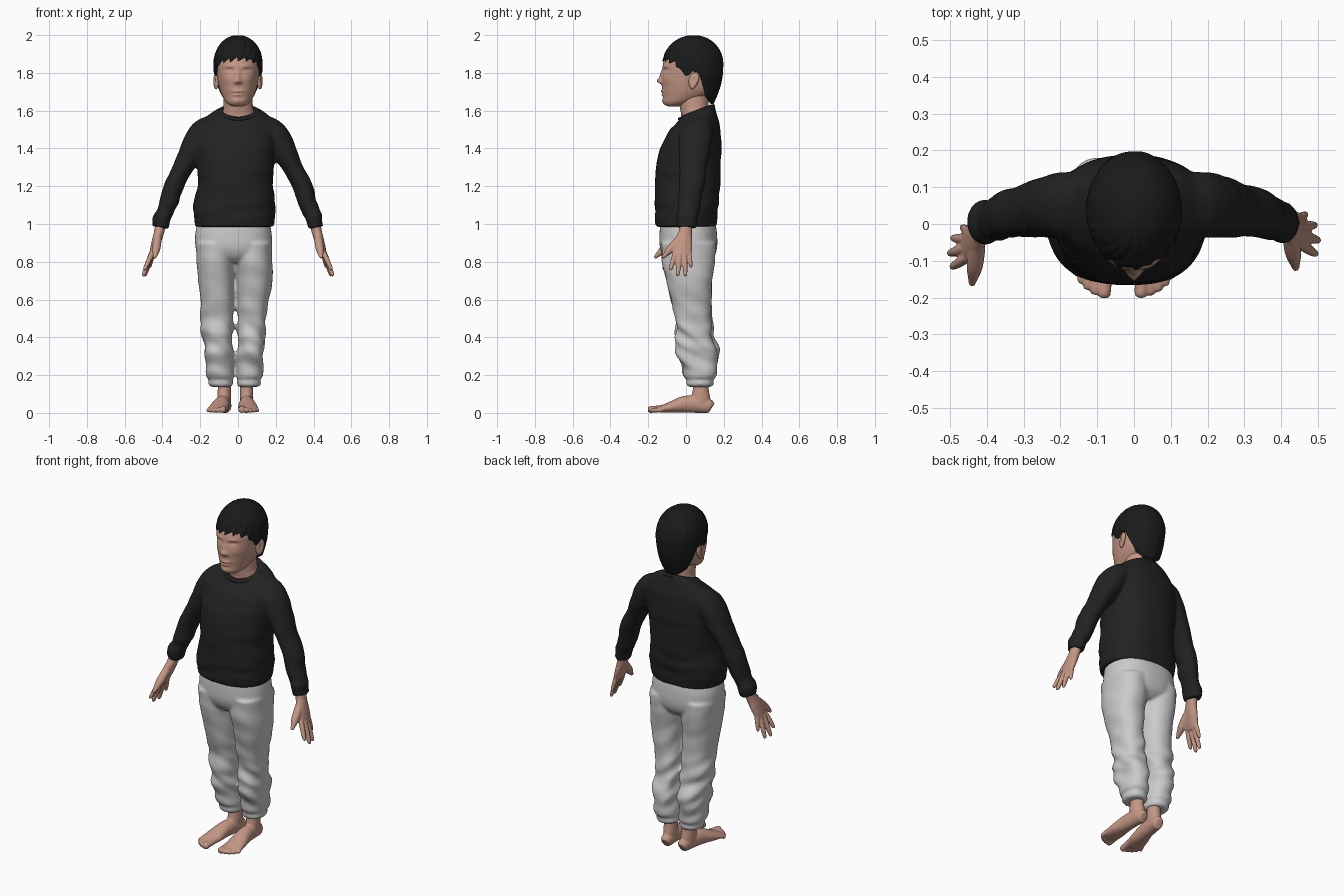
import bpy, bmesh, math
from mathutils import Vector, Matrix, noise


def material(name, rgb):
    m = bpy.data.materials.new(name)
    m.diffuse_color = (*rgb, 1)
    return m


SKIN = material("skin", (0.55, 0.31, 0.235))
BLACK = material("shirt black", (0.016, 0.016, 0.016))
HAIR = material("hair black", (0.010, 0.011, 0.011))
GREY = material("trouser grey", (0.60, 0.59, 0.60))


def finish(bm, name, mat, voxel=0, smooth=0):
    bmesh.ops.recalc_face_normals(bm, faces=bm.faces)
    me = bpy.data.meshes.new(name)
    bm.to_mesh(me)
    bm.free()
    for p in me.polygons:
        p.use_smooth = True
    me.materials.append(mat)
    ob = bpy.data.objects.new(name, me)
    bpy.context.collection.objects.link(ob)
    if voxel:  # fuse overlapping volumes into one skin
        r = ob.modifiers.new("fuse", 'REMESH')
        r.mode, r.voxel_size, r.use_smooth_shade = 'VOXEL', voxel, True
        s = ob.modifiers.new("soften", 'SMOOTH')
        s.factor, s.iterations = 0.5, smooth
    return ob


def spline(pts, k):
    """Catmull-Rom through tuples of any length."""
    out = []
    for i in range(len(pts) - 1):
        a, b, c, d = (pts[max(0, min(len(pts) - 1, i + j))] for j in (-1, 0, 1, 2))
        for s in range(k):
            t = s / k
            out.append([0.5 * (2 * q + (r - p) * t + (2 * p - 5 * q + 4 * r - w) * t * t
                               + (3 * q - p - 3 * r + w) * t ** 3) for p, q, r, w in zip(a, b, c, d)])
    return out + [list(pts[-1])]


def tube(bm, pts, ref=(0, 1, 0), n=32, k=6, e=2.0, warp=None, flat=False):
    """Loft of rings (x, y, z, radius along ref, other radius)."""
    rows = spline(pts, k)
    cs = [Vector(r[:3]) for r in rows]
    rings = []
    for i, r in enumerate(rows):
        t = (cs[min(i + 1, len(cs) - 1)] - cs[max(i - 1, 0)]).normalized()
        if flat:
            t = Vector((0, 0, 1))
        u = Vector(ref)
        u = (u - t * u.dot(t)).normalized()
        v = t.cross(u)
        ring = []
        for j in range(n):
            a = math.tau * j / n
            ca, sa = math.cos(a), math.sin(a)
            ca = math.copysign(abs(ca) ** (2 / e), ca)
            sa = math.copysign(abs(sa) ** (2 / e), sa)
            d = u * ca * max(r[3], 0.001) + v * sa * max(r[4], 0.001)
            co = cs[i] + d
            ring.append(bm.verts.new(warp(co, d.normalized()) if warp else co))
        rings.append(ring)
    for p, q in zip(rings, rings[1:]):
        for j in range(n):
            bm.faces.new((p[j], p[(j + 1) % n], q[(j + 1) % n], q[j]))
    bm.faces.new(rings[0])
    bm.faces.new(rings[-1])


def rod(bm, a, b, r0, r1, n=12):
    """Finger or toe: a rounded tapering rod."""
    a, b = Vector(a), Vector(b)
    steps = ((0, r0), (0.5, r0 * 1.02), (0.85, r1), (0.96, r1 * 0.75), (1, r1 * 0.25))
    tube(bm, [(*a.lerp(b, t), r, r) for t, r in steps], (1, 0.3, 0.2), n, 3)


# Shirt: torso and both sleeves fused, with soft creases
def cloth(co, d):
    low = math.exp(-((co.z - 1.08) / 0.09) ** 2)
    k = 0.004 + 0.006 * low
    co = co + d * k * noise.noise(Vector((co.x * 6, co.y * 6, co.z * 22)))
    if co.z > 1.5:
        co.z += min(1, (co.z - 1.5) / 0.1) * 0.38 * (co.y - 0.06)
    return co


bm = bmesh.new()
tube(bm, [(-.02, 0, .985, .155, .203), (-.02, 0, 1.0, .163, .212), (-.02, .003, 1.1, .168, .216),
          (-.013, .008, 1.2, .172, .199), (-.013, .012, 1.3, .171, .203), (-.01, .026, 1.4, .162, .21),
          (-.005, .045, 1.49, .138, .21), (0, .055, 1.55, .112, .185), (.002, .06, 1.585, .095, .14),
          (.003, .06, 1.605, .08, .10)], n=64, e=2.3, warp=cloth, flat=True)
for s in (1, -1):
    tube(bm, [(s * .10, .06, 1.53, .07, .05), (s * .175, .055, 1.49, .088, .072), (s * .23, .047, 1.41, .085, .07),
              (s * .29, .038, 1.3, .073, .053), (s * .34, .028, 1.2, .066, .051), (s * .374, .015, 1.1, .06, .049),
              (s * .394, .008, 1.05, .052, .044), (s * .402, .005, 1.03, .058, .045), (s * .412, .003, .98, .052, .041)],
         n=40, warp=cloth)
finish(bm, "shirt", BLACK, 0.009, 4)

# Ribbed collar around the neckline
bm = bmesh.new()
loop = []
for j in range(49):
    a = math.tau * j / 48
    y = .055 + .088 * math.sin(a)
    loop.append((.003 + .104 * math.cos(a), y, 1.592 + .4 * (y - .06), .010, .010))
tube(bm, loop, (0, 0, 1), 10, 2)
finish(bm, "collar", BLACK)


# Trousers: hips and two baggy legs fused, creased toward the ankles
def baggy(co, d):
    k = 0.004 + 0.020 * math.exp(-((co.z - 0.36) / 0.17) ** 2)
    k *= min(1, max(0.1, (co.z - 0.17) / 0.06))
    q = Vector((co.x * 7, co.y * 7, co.z * 15 + co.y * 6 + co.x * 5))
    return co + d * k * 1.2 * noise.noise(q)


bm = bmesh.new()
tube(bm, [(-.022, .01, 1.01, .145, .19), (-.024, .012, .95, .152, .202), (-.022, .013, .88, .152, .203),
          (-.02, .015, .83, .135, .19), (-.02, .015, .795, .10, .14)], n=56, e=2.3, flat=True)
right = [(-.122, .013, .9, .145, .104), (-.12, .013, .8, .14, .100), (-.116, .018, .7, .122, .094),
         (-.112, .027, .6, .108, .089), (-.111, .04, .5, .10, .086), (-.11, .052, .4, .104, .083),
         (-.104, .058, .33, .107, .08), (-.10, .07, .25, .092, .074), (-.095, .074, .195, .084, .073),
         (-.092, .074, .175, .07, .064), (-.092, .074, .155, .072, .066), (-.09, .074, .138, .062, .055)]
left = [(.078, .013, .9, .145, .104), (.08, .013, .8, .14, .102), (.086, .018, .7, .122, .096),
        (.08, .027, .6, .108, .084), (.072, .04, .5, .10, .076), (.069, .052, .4, .104, .076),
        (.07, .058, .33, .107, .077), (.066, .07, .25, .092, .071), (.062, .074, .195, .084, .07),
        (.058, .074, .175, .07, .06), (.058, .074, .155, .072, .064), (.056, .074, .138, .062, .053)]
for leg in (right, left):
    tube(bm, leg, n=48, e=2.2, warp=baggy, flat=True)
finish(bm, "trousers", GREY, 0.008, 3)

# Bare feet with toes; s is the side of the little toe
for name, s, x, yaw in (("left_foot", 1, .045, .03), ("right_foot", -1, -.072, -.16)):
    bm = bmesh.new()
    tube(bm, [(0, .078, .19, .042, .036), (0, .078, .13, .042, .035), (0, .078, .08, .05, .036),
              (0, .078, .035, .05, .034)], n=24)
    tube(bm, [(0, .138, .03, .014, .018), (0, .125, .035, .03, .036), (0, .06, .046, .036, .046),
              (0, -.01, .045, .042, .044), (s * .002, -.08, .03, .052, .03), (s * .004, -.13, .02, .05, .019),
              (s * .004, -.15, .017, .035, .012)], (1, 0, 0), 28)
    for i, (dx, tip, r) in enumerate(((-.034, -.2, .0185), (-.008, -.195, .0135), (.014, -.185, .0125),
                                      (.034, -.17, .0115), (.051, -.15, .011))):
        rod(bm, (s * dx * .9, -.11, .026), (s * dx, tip, r * .85), r * .95, r)
    rot = Matrix.Rotation(yaw, 4, 'Z')
    for v in bm.verts:
        p = rot @ (v.co - Vector((0, .08, 0)))
        v.co = (p.x + x, p.y + .08, max(0, p.z))
    finish(bm, name, SKIN, 0.005, 3)

# Hands: wrist, palm, four fingers and thumb
for name, s, dy in (("left_hand", 1, 0), ("right_hand", -1, -.035)):
    bm = bmesh.new()
    tube(bm, [(s * .405, .003, 1.02, .036, .03), (s * .417, dy * .4 - .003, .96, .035, .027),
              (s * .43, dy * .7 - .012, .915, .046, .025), (s * .446, dy - .018, .865, .05, .02),
              (s * .456, dy - .02, .835, .045, .015)], n=24)
    for base, tip, r in (((.452, -.056, .85), (.497, -.083, .755), .0135),
                         ((.458, -.032, .845), (.503, -.045, .722), .014),
                         ((.456, -.007, .845), (.494, -.003, .722), .0135),
                         ((.448, .015, .86), (.468, .027, .768), .012)):
        rod(bm, (s * base[0], base[1] + dy, base[2]), (s * tip[0], tip[1] + dy, tip[2]), r, r * .8)
    rod(bm, (s * .425, dy * .8 - .035, .92), (s * .441, dy * 1.2 - .125, .82), .022, .0125)
    finish(bm, name, SKIN, 0.0045, 3)


# Head: rounded skull with sculpted face
def face(co, d):
    if d.y > -0.1:
        return co
    out = 0
    for x, z, amp, sx, sz in ((0, 1.757, .024, .015, .014), (0, 1.785, .011, .011, .026), (0, 1.702, .010, .03, .009),
                              (0, 1.684, .007, .024, .008), (0, 1.693, -.005, .026, .004), (0, 1.65, .006, .025, .014),
                              (.044, 1.812, -.011, .024, .013), (.044, 1.806, .006, .016, .006),
                              (.045, 1.835, .005, .026, .008), (.017, 1.75, .008, .008, .008),
                              (.06, 1.765, .004, .024, .02)):
        out += amp * math.exp(-((abs(co.x) - x) / sx) ** 2 - ((co.z - z) / sz) ** 2)
    return co - Vector((0, out, 0))


bm = bmesh.new()
tube(bm, [(0, -.065, 1.622, .025, .022), (0, -.055, 1.630, .056, .046), (0, -.035, 1.648, .085, .066),
          (0, -.004, 1.675, .117, .082), (0, .018, 1.71, .143, .096), (0, .025, 1.76, .153, .107),
          (0, .028, 1.81, .154, .114), (0, .032, 1.86, .15, .117), (0, .035, 1.92, .125, .102),
          (0, .035, 1.96, .08, .066), (0, .035, 1.978, .02, .02)], n=96, k=8, e=2.1, warp=face, flat=True)
finish(bm, "head", SKIN)

bm = bmesh.new()
tube(bm, [(.003, .06, 1.53, .09, .105), (.003, .055, 1.57, .08, .092), (.002, .045, 1.61, .076, .079),
          (0, .04, 1.66, .08, .076), (0, .04, 1.72, .08, .07)], flat=True)
finish(bm, "neck", SKIN)

for name, s in (("left_ear", 1), ("right_ear", -1)):
    bm = bmesh.new()
    bmesh.ops.create_uvsphere(bm, u_segments=24, v_segments=16, radius=1)
    for v in bm.verts:
        x, y, z = v.co
        bowl = .6 * math.exp(-((y + .2) ** 2 + (z - .1) ** 2) / .25) if x > 0 else 0
        v.co = (s * (.116 + .014 * (x - bowl) + .006 * y), .04 + .026 * y * (1 + .25 * z) + .008 * z, 1.757 + .044 * z)
    finish(bm, name, SKIN)

# Hair: cap from crown to a varying hairline, ridged into locks with a choppy fringe
LINE = ((0, 1.875), (30, 1.868), (50, 1.855), (64, 1.82), (74, 1.785), (80, 1.79), (88, 1.81), (102, 1.80),
        (112, 1.74), (125, 1.675), (150, 1.645), (180, 1.635))


def hairline(deg):
    for (a, za), (b, zb) in zip(LINE, LINE[1:]):
        if deg <= b:
            return za + (zb - za) * (deg - a) / (b - a)
    return LINE[-1][1]


bm = bmesh.new()
N, M = 144, 36
rings = []
for i in range(1, M + 2):
    v = min(i, M) / M
    ring = []
    for j in range(N):
        u = math.tau * j / N
        deg = abs((math.degrees(u) + 180) % 360 - 180)
        front = max(0, 1 - deg / 75)
        low = hairline(deg) + min(1, front * 3) * .014 * (2 * ((j / 7.2) % 1) - 1)
        z = 1.998 - (1.998 - low) * (1 - math.cos(v * math.pi / 2))
        if z > 1.84:
            sc = max(0, 1 - ((z - 1.84) / .16) ** 2.2) ** .5
        else:
            sc = 1 - .32 * ((1.84 - z) / .2) ** 2
        lock = noise.noise(Vector((math.sin(u + v * .7) * 7, math.cos(u + v * .7) * 7, v * 2.2)))
        sc *= 1 + (.02 + .07 * front * v) * lock + .03 * front * v
        if i > M:  # tuck the lower edge in against the head
            sc *= .86
        ring.append(bm.verts.new((.13 * sc * math.sin(u), .04 - .158 * sc * math.cos(u), z)))
    rings.append(ring)
for p, q in zip(rings, rings[1:]):
    for j in range(N):
        bm.faces.new((p[j], p[(j + 1) % N], q[(j + 1) % N], q[j]))
bm.faces.new(rings[0])
finish(bm, "hair", HAIR)
